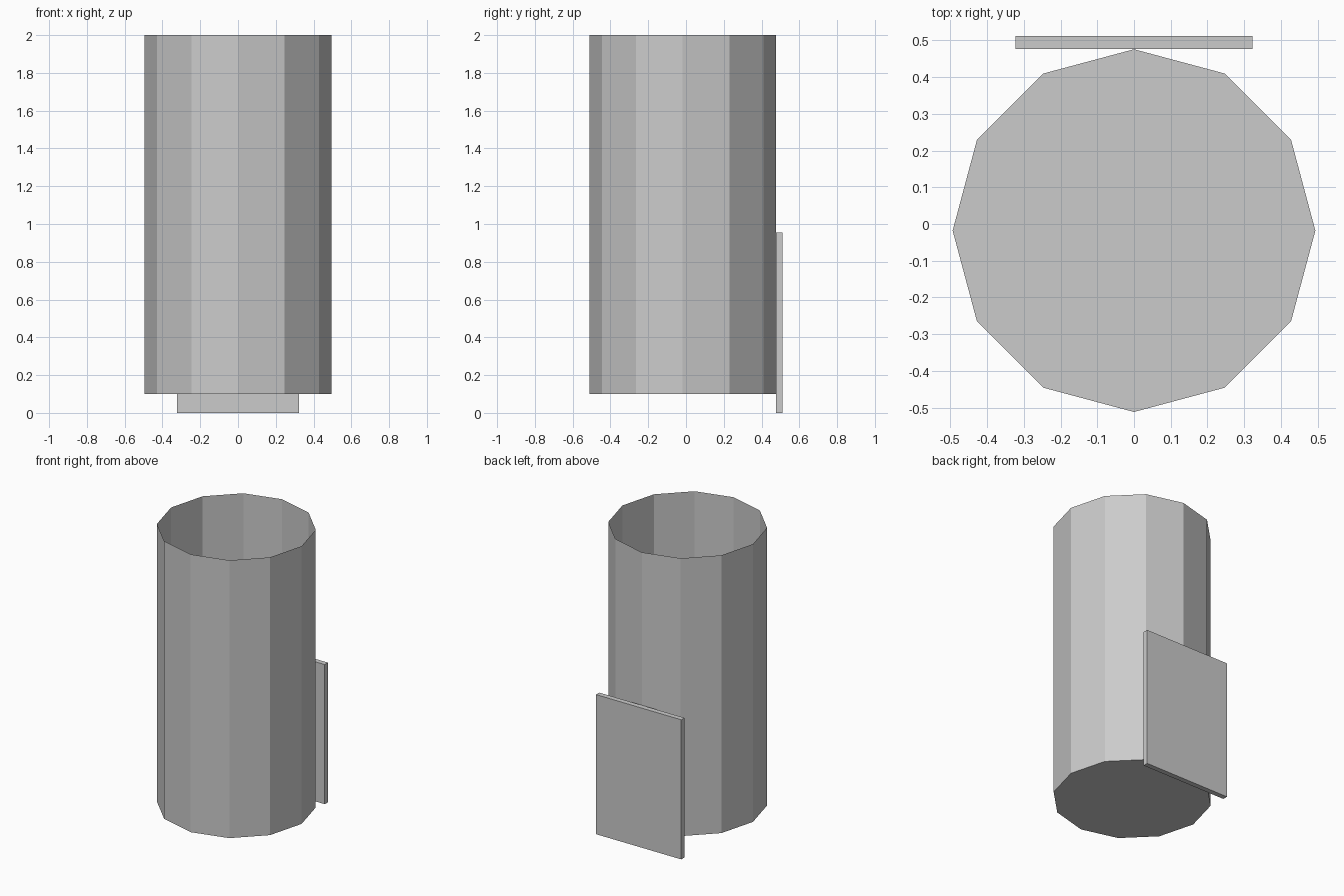
import bpy
import bmesh
from mathutils import Matrix

cube = bpy.data.objects.get("Cube")
if cube:
    bpy.data.objects.remove(cube, do_unlink=True)

GREY = (0.6, 0.6, 0.6, 1)
grey = bpy.data.materials.new("plain grey")
grey.use_nodes = True
grey.diffuse_color = GREY
grey.node_tree.nodes["Principled BSDF"].inputs["Base Color"].default_value = GREY


def add_object(name, bm):
    mesh = bpy.data.meshes.new(name)
    bm.to_mesh(mesh)
    bm.free()
    mesh.materials.append(grey)
    obj = bpy.data.objects.new(name, mesh)
    bpy.context.collection.objects.link(obj)
    return obj


# Thin-walled twelve-sided container, closed below and open on top
RADIUS, BOTTOM, TOP, CENTRE_Y = 0.494, 0.1, 2.0, -0.018
bm = bmesh.new()
bmesh.ops.create_cone(
    bm, cap_ends=True, segments=12, radius1=RADIUS, radius2=RADIUS,
    depth=TOP - BOTTOM,
    matrix=Matrix.Translation((0, CENTRE_Y, (TOP + BOTTOM) / 2)))
lid = [f for f in bm.faces if f.normal.z > 0.9]
bmesh.ops.delete(bm, geom=lid, context='FACES_ONLY')
add_object("container_shell", bm)

# Flat plate standing against the back
WIDTH, THICKNESS, HEIGHT = 0.645, 0.035, 0.955
bm = bmesh.new()
bmesh.ops.create_cube(
    bm, size=1,
    matrix=Matrix.Translation((0, 0.4945, HEIGHT / 2))
    @ Matrix.Diagonal((WIDTH, THICKNESS, HEIGHT, 1)))
add_object("back_plate", bm)
